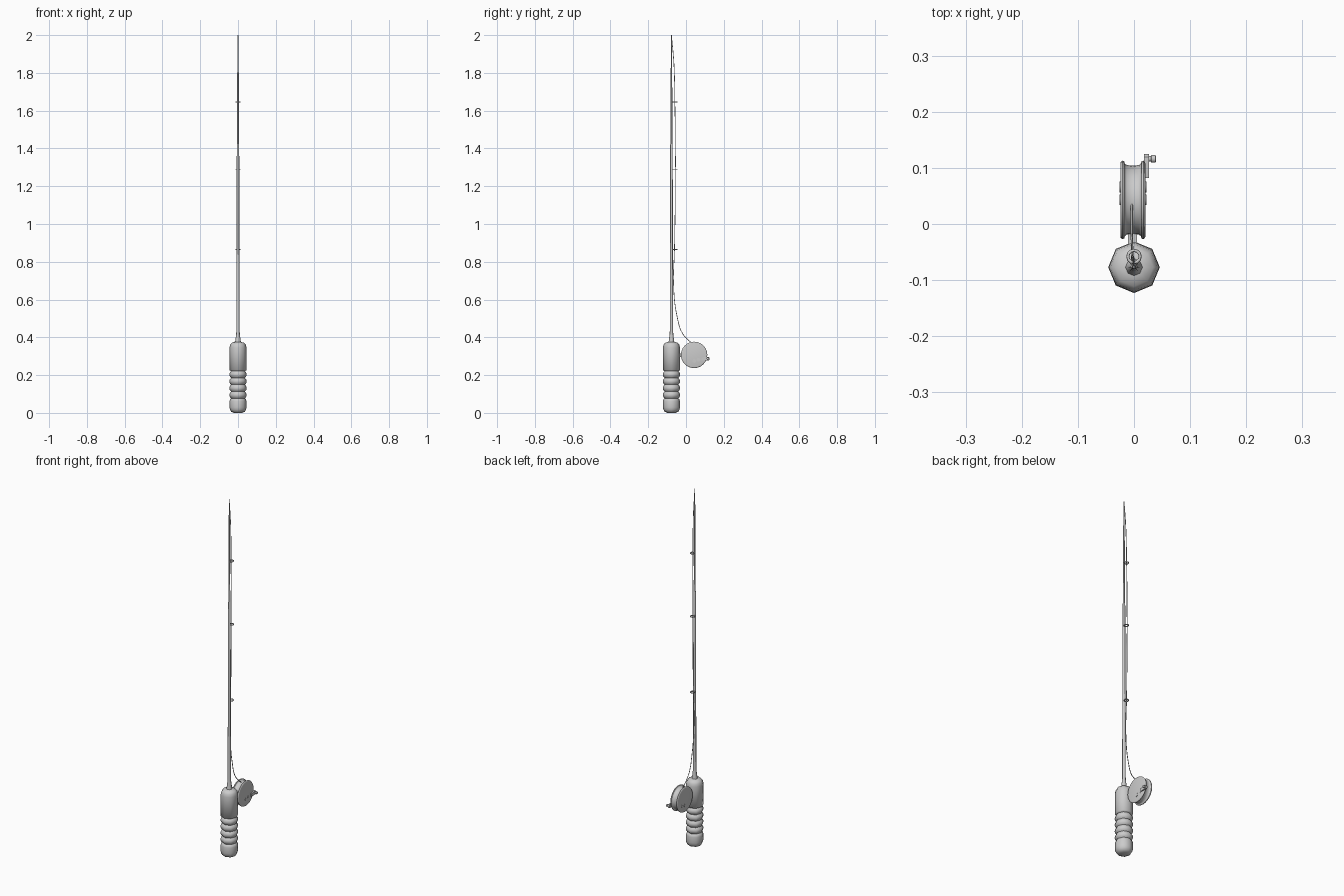
import bpy, bmesh, math
from mathutils import Matrix, Vector

if "Cube" in bpy.data.objects:
    bpy.data.objects.remove(bpy.data.objects["Cube"])

ROD_Y = -0.077


def lathe(name, profile, sides, matrix, angle=60):
    """Revolve (radius, height) points around local z, capped at both ends."""
    bm = bmesh.new()
    rings = [[bm.verts.new((r * math.cos(2 * math.pi * i / sides),
                            r * math.sin(2 * math.pi * i / sides), h))
              for i in range(sides)] for r, h in profile]
    for a, b in zip(rings, rings[1:]):
        for i in range(sides):
            j = (i + 1) % sides
            bm.faces.new((a[i], a[j], b[j], b[i]))
    bm.faces.new(rings[0][::-1])
    bm.faces.new(rings[-1])
    bm.transform(matrix)
    return finish(name, bm, angle)


def finish(name, bm, angle):
    bmesh.ops.recalc_face_normals(bm, faces=bm.faces)
    me = bpy.data.meshes.new(name)
    bm.to_mesh(me)
    bm.free()
    ob = bpy.data.objects.new(name, me)
    bpy.context.collection.objects.link(ob)
    bpy.ops.object.select_all(action='DESELECT')
    ob.select_set(True)
    bpy.context.view_layer.objects.active = ob
    bpy.ops.object.shade_smooth_by_angle(angle=math.radians(angle))
    return ob


def tube(name, points, radius, kind='POLY', cyclic=False, res=1):
    cu = bpy.data.curves.new(name, 'CURVE')
    cu.dimensions = '3D'
    cu.bevel_depth = radius
    cu.bevel_resolution = res
    cu.use_fill_caps = not cyclic
    sp = cu.splines.new(kind)
    if kind == 'BEZIER':
        sp.bezier_points.add(len(points) - 1)
        for bp, p in zip(sp.bezier_points, points):
            bp.co = p
            bp.handle_left_type = bp.handle_right_type = 'AUTO'
        sp.resolution_u = 6
    else:
        sp.points.add(len(points) - 1)
        for q, p in zip(sp.points, points):
            q.co = (*p, 1)
    sp.use_cyclic_u = cyclic
    ob = bpy.data.objects.new(name, cu)
    bpy.context.collection.objects.link(ob)
    return ob


rod_frame = Matrix.Translation((0, ROD_Y, 0))

# Grip: rounded butt, four bulged finger rings, long fore grip
grip = [(0.022, 0.0), (0.036, 0.006), (0.043, 0.018), (0.045, 0.03),
        (0.045, 0.062), (0.042, 0.072), (0.036, 0.077)]
for k in range(4):
    z = 0.077 + 0.036 * k
    grip += [(0.043, z + 0.007), (0.046, z + 0.018), (0.043, z + 0.029), (0.036, z + 0.036)]
grip += [(0.045, 0.226), (0.045, 0.345), (0.042, 0.36), (0.034, 0.371), (0.014, 0.376)]
lathe("grip", grip, 8, rod_frame, 80)

# Tapered blank with collar at the grip
lathe("rod_blank", [(0.016, 0.37), (0.013, 0.39), (0.010, 0.415), (0.009, 0.43),
                    (0.0075, 0.90), (0.0065, 1.42), (0.005, 1.425), (0.004, 1.80),
                    (0.002, 2.0)], 8, rod_frame)

# Line guides
for n, z in enumerate((0.865, 1.29, 1.645)):
    pts = [(0.011 * math.cos(a), -0.058 + 0.011 * math.sin(a), z)
           for a in (2 * math.pi * i / 12 for i in range(12))]
    tube(f"line_guide_{n + 1}", pts, 0.0028, cyclic=True)

# Fishing line from tip through guides to spool
tube("fishing_line", [(-0.001, -0.077, 1.998), (-0.001, -0.064, 1.85), (-0.002, -0.059, 1.645),
                      (-0.003, -0.056, 1.29), (-0.003, -0.061, 0.865), (-0.003, -0.066, 0.68),
                      (-0.003, -0.047, 0.51), (-0.004, -0.018, 0.42), (-0.004, 0.036, 0.364)],
     0.002, 'BEZIER')

# Reel spool with two rounded flanges, axis along x
reel_frame = Matrix.Translation((0, 0.043, 0.307)) @ Matrix.Rotation(math.pi / 2, 4, 'Y')
spool = [(0.064, -0.0245), (0.068, -0.0235), (0.070, -0.0205), (0.069, -0.0175), (0.065, -0.0165),
         (0.062, -0.013), (0.061, -0.002), (0.062, 0.009),
         (0.065, 0.0125), (0.069, 0.0135), (0.070, 0.0165), (0.068, 0.0195), (0.064, 0.0205)]
lathe("reel_spool", spool, 24, reel_frame, 50)

# Reel foot joining spool to grip
foot = bmesh.new()
bmesh.ops.create_cube(foot, size=1, matrix=Matrix.Translation((-0.003, -0.027, 0.305))
                      @ Matrix.Diagonal((0.016, 0.05, 0.018, 1)))
finish("reel_foot", foot, 30)

# Hub bosses barely proud of the reel faces
for n, (y, z) in enumerate(((0.043, 0.275), (0.066, 0.281))):
    lathe(f"hub_boss_{n + 1}", [(0.010, -0.026), (0.010, 0.022)], 10,
          Matrix.Translation((0, y, z)) @ Matrix.Rotation(math.pi / 2, 4, 'Y'), 40)

# Crank arm: flat bar with a rounded outer end, and its knob
arm = bmesh.new()
outline = [Vector((0.0, 0.082, 0.277)), Vector((0.0, 0.112, 0.277))]
outline += [Vector((0, 0.114 + 0.011 * math.sin(a), 0.287 - 0.011 * math.cos(a)))
            for a in (math.pi * i / 6 for i in range(1, 6))]
outline += [Vector((0.0, 0.112, 0.297)), Vector((0.0, 0.082, 0.293))]
face = arm.faces.new([arm.verts.new(p + Vector((0.018, 0, 0))) for p in outline])
ext = bmesh.ops.extrude_face_region(arm, geom=[face])
bmesh.ops.translate(arm, vec=(0.009, 0, 0),
                    verts=[v for v in ext['geom'] if isinstance(v, bmesh.types.BMVert)])
finish("crank_arm", arm, 40)
lathe("crank_knob", [(0.005, 0.024), (0.005, 0.03), (0.007, 0.031), (0.007, 0.038), (0.005, 0.039)], 10,
      Matrix.Translation((0, 0.116, 0.287)) @ Matrix.Rotation(math.pi / 2, 4, 'Y'), 40)
